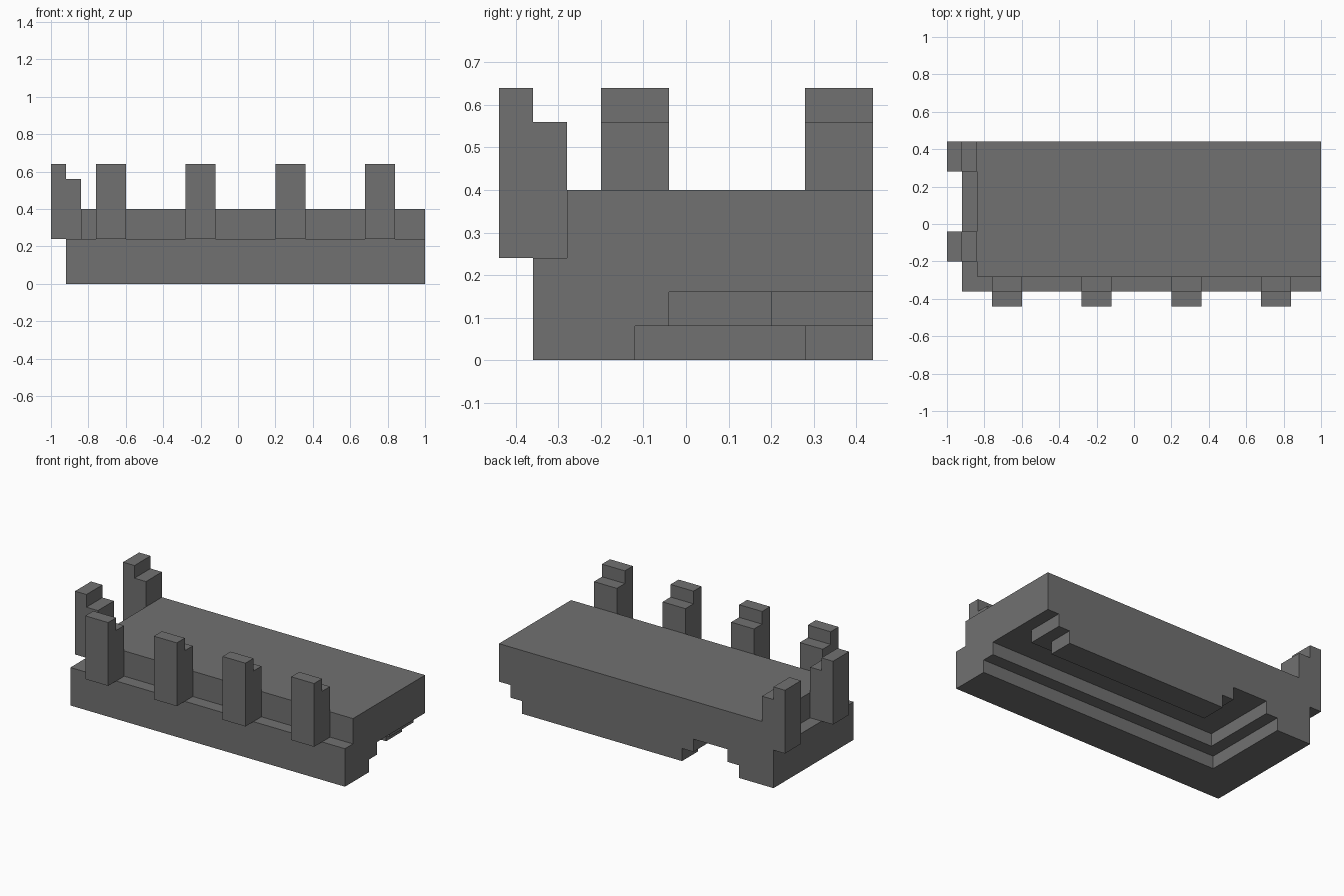
import bpy, bmesh
from mathutils import Vector
from itertools import product

UNIT = 0.08                      # size of one building block
ORIGIN = Vector((-1, -0.44, 0))

if "Cube" in bpy.data.objects:
    bpy.data.objects.remove(bpy.data.objects["Cube"])

stone = bpy.data.materials.new("dark grey stone")
stone.use_nodes = True
GREY = (0.165, 0.165, 0.165, 1)
stone.diffuse_color = GREY
stone.node_tree.nodes["Principled BSDF"].inputs["Base Color"].default_value = GREY


def block_part(name, *boxes):
    """Join boxes, given as x, y and z ranges in blocks, into one clean outer skin."""
    cells = set()
    for xs, ys, zs in boxes:
        cells.update(product(range(*xs), range(*ys), range(*zs)))
    bm = bmesh.new()
    verts = {}

    def corner(p):
        key = tuple(p)
        if key not in verts:
            verts[key] = bm.verts.new(ORIGIN + Vector(key) * UNIT)
        return verts[key]

    for cell in cells:
        for axis, side in product(range(3), (0, 1)):
            beside = list(cell)
            beside[axis] += 2 * side - 1
            if tuple(beside) in cells:
                continue
            u, v = (axis + 1) % 3, (axis + 2) % 3
            quad = []
            for du, dv in ((0, 0), (1, 0), (1, 1), (0, 1)):
                p = list(cell)
                p[axis] += side
                p[u] += du
                p[v] += dv
                quad.append(corner(p))
            bm.faces.new(quad if side else quad[::-1])
    # merge the coplanar squares into large flat faces
    bmesh.ops.dissolve_limit(bm, angle_limit=0.01, verts=bm.verts[:], edges=bm.edges[:])
    mesh = bpy.data.meshes.new(name)
    bm.to_mesh(mesh)
    bm.free()
    mesh.materials.append(stone)
    obj = bpy.data.objects.new(name, mesh)
    bpy.context.collection.objects.link(obj)
    return obj


# platform: raised deck, ledge, and stepped walls below with a gap at the back
block_part(
    "platform",
    ((2, 25), (2, 11), (3, 5)),     # deck
    ((1, 25), (1, 11), (2, 3)),     # ledge
    ((1, 25), (1, 5), (1, 2)),      # front wall, upper step
    ((1, 25), (1, 4), (0, 1)),      # front wall, foot
    ((1, 5), (1, 11), (1, 2)),      # end wall, upper step
    ((1, 4), (1, 11), (0, 1)),      # end wall, foot
    ((8, 24), (8, 11), (1, 2)),     # back wall, upper step
    ((9, 23), (9, 11), (0, 1)),     # back wall, foot
)

# notched posts along the front edge
for n, x in enumerate(range(3, 22, 6), 1):
    block_part(f"front_post_{n}",
               ((x, x + 2), (0, 1), (3, 8)),
               ((x, x + 2), (1, 2), (3, 7)))

# notched posts along the end edge
for n, y in enumerate((3, 9), 1):
    block_part(f"end_post_{n}",
               ((0, 1), (y, y + 2), (3, 8)),
               ((1, 2), (y, y + 2), (3, 7)))
